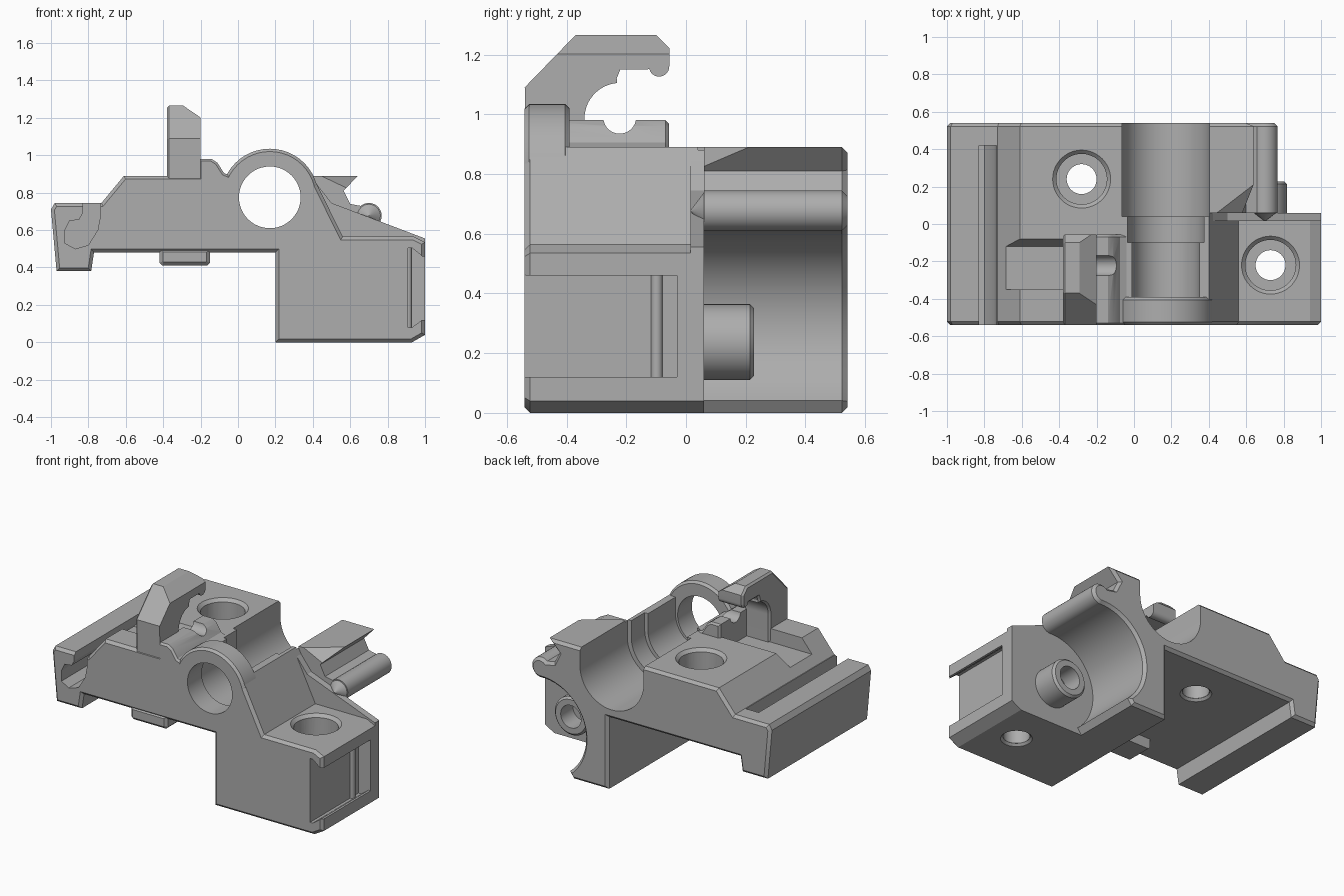
import bpy, bmesh
from math import cos, sin, radians
from mathutils import Vector

if "Cube" in bpy.data.objects:
    bpy.data.objects.remove(bpy.data.objects["Cube"], do_unlink=True)

grey = bpy.data.materials.new("plain_grey")
grey.use_nodes = True
grey.diffuse_color = (0.42, 0.42, 0.42, 1)
grey.node_tree.nodes["Principled BSDF"].inputs["Base Color"].default_value = (0.42, 0.42, 0.42, 1)


def arc(cx, cz, r, a0, a1, n=24):
    angles = [radians(a0 + (a1 - a0) * i / n) for i in range(n + 1)]
    return [(cx + r * cos(a), cz + r * sin(a)) for a in angles]


def finish(name, bm):
    bmesh.ops.recalc_face_normals(bm, faces=bm.faces[:])
    mesh = bpy.data.meshes.new(name)
    bm.to_mesh(mesh)
    bm.free()
    mesh.materials.append(grey)
    ob = bpy.data.objects.new(name, mesh)
    bpy.context.collection.objects.link(ob)
    return ob


def prism(name, pts, lo, hi, axis="y", chamfer=(), size=0.018):
    """Extrude a profile along an axis and chamfer the outline of chosen ends."""
    place = {"x": lambda p, d: (d, p[0], p[1]),
             "y": lambda p, d: (p[0], d, p[1]),
             "z": lambda p, d: (p[0], p[1], d)}[axis]
    k = "xyz".index(axis)
    bm = bmesh.new()
    face = bm.faces.new([bm.verts.new(place(p, lo)) for p in pts])
    ext = bmesh.ops.extrude_face_region(bm, geom=[face])["geom"]
    step = Vector((0, 0, 0))
    step[k] = hi - lo
    bmesh.ops.translate(bm, vec=step, verts=[v for v in ext if isinstance(v, bmesh.types.BMVert)])
    bmesh.ops.recalc_face_normals(bm, faces=bm.faces[:])
    for end in chamfer:
        edges = [e for e in bm.edges if all(abs(v.co[k] - end) < 1e-5 for v in e.verts)]
        bmesh.ops.bevel(bm, geom=edges, offset=size, segments=1, affect="EDGES", clamp_overlap=False)
    return finish(name, bm)


def rod(name, u, v, r, lo, hi, axis, chamfer=(), size=0.018):
    return prism(name, arc(u, v, r, 0, 360, 48)[:-1], lo, hi, axis, chamfer, size)


def hull(name, pts):
    bm = bmesh.new()
    for p in pts:
        bm.verts.new(p)
    bmesh.ops.convex_hull(bm, input=bm.verts[:])
    return finish(name, bm)


def cut(targets, cutters):
    for ob in targets:
        for c in cutters:
            mod = ob.modifiers.new("cut", "BOOLEAN")
            mod.operation, mod.solver, mod.object = "DIFFERENCE", "EXACT", c
        bpy.context.view_layer.update()
        graph = bpy.context.evaluated_depsgraph_get()
        mesh = bpy.data.meshes.new_from_object(ob.evaluated_get(graph))
        ob.modifiers.clear()
        ob.data = mesh
    for c in cutters:
        bpy.data.objects.remove(c, do_unlink=True)


FRONT, BACK, STEP = -0.54, 0.54, 0.06
BX, BZ = 0.17, 0.775          # bore axis

# Shared left side outline, from the lower right corner round to the top
left = [(0.2, 0), (0.2, 0.48), (-0.77, 0.48), (-0.785, 0.38), (-0.97, 0.38),
        (-1, 0.71), (-0.98, 0.745), (-0.73, 0.745), (-0.61, 0.89)]

# Front half with the stepped right block
front_body = prism("front_body", left + [(0.4, 0.89), (0.56, 0.565), (0.94, 0.565), (1, 0.535),
                   (1, 0.04), (0.93, 0)], FRONT, STEP, chamfer=[FRONT])

# Rear half with overhanging lip, rounded nose and concave side
rear_body = prism("rear_body", left + [(0.64, 0.89), (0.565, 0.81), (0.6, 0.74)]
                  + arc(0.7, 0.677, 0.068, 130, -85) + arc(0.69, 0.29, 0.32, 88, 231)
                  + [(0.46, 0)], STEP, BACK, chamfer=[BACK])

# Thin sloping rim behind the block top
block_rim = prism("block_rim", [(0.41, 0.5), (0.41, 0.86), (0.5, 0.745), (1, 0.555), (1, 0.5)],
                  0.015, STEP)
collar = rod("bore_collar", BX, BZ, 0.26, FRONT, -0.39, "y", [FRONT, -0.39], 0.015)
foot = prism("centre_foot", [(-0.42, 0.5), (-0.42, 0.425), (-0.405, 0.41), (-0.165, 0.41),
             (-0.15, 0.425), (-0.15, 0.5)], FRONT, -0.35, chamfer=[FRONT])

# Stepped open channel behind the collar
channels = [prism("channel_cutter", arc(BX, BZ, r, 180, 360) + [(BX + r, 1.2), (BX - r, 1.2)], a, b)
            for r, a, b in [(0.18, -0.39, -0.09), (0.205, -0.1, 0.05), (0.235, 0.04, 0.6)]]
bore = rod("bore_cutter", BX, BZ, 0.165, -0.7, -0.3, "y")

# Counterbored vertical screw holes
holes = []
for x, y, top, seat in [(-0.28, 0.24, 0.89, 0.66), (0.73, -0.22, 0.565, 0.33)]:
    bottom = 0.48 if x < 0 else 0
    holes += [rod("hole_cutter", x, y, 0.08, -0.1, 1.2, "z"),
              rod("counterbore_cutter", x, y, 0.135, seat, 1.2, "z"),
              rod("rim_cutter", x, y, 0.155, top - 0.02, 1.2, "z", [top - 0.02], 0.02),
              rod("underside_cutter", x, y, 0.095, bottom - 0.1, bottom + 0.015, "z",
                  [bottom + 0.015], 0.014)]

# Undercut slot in the left rail, closed at the back
slot = prism("rail_slot_cutter", [(-0.83, 0.8), (-0.83, 0.69), (-0.85, 0.655), (-0.9, 0.65),
             (-0.925, 0.6), (-0.925, 0.53), (-0.87, 0.5), (-0.8, 0.52), (-0.75, 0.6),
             (-0.735, 0.68), (-0.735, 0.8)], -0.7, 0.42)

# Recess below the hook
recess = prism("recess_cutter", [(-0.35, 0.8), (-0.35, 1), (-0.06, 1), (-0.08, 0.89), (-0.12, 0.8)],
               -0.8, -0.2, "x")

# Lipped pocket in the right side, open to the front
pocket = prism("pocket_cutter", [(0.91, 0.08), (0.93, 0.08), (0.985, 0.12), (1.1, 0.12),
               (1.1, 0.46), (0.985, 0.46), (0.93, 0.505), (0.91, 0.505)], -0.7, -0.03)

# Slanted corner of the rear lip
slant = hull("lip_cutter", [(0.41, 0.05, 0.9), (0.67, 0.25, 0.9), (0.67, 0.04, 0.77),
                            (0.41, 0.0, 0.9), (0.67, 0.0, 0.9)])
cut([front_body, rear_body, collar, block_rim],
    channels + [bore, slot, recess, pocket, slant] + holes)

# Pointed front of the nose
bm = bmesh.new()
bmesh.ops.create_cone(bm, cap_ends=True, segments=32, radius1=0.068, radius2=0.001, depth=0.05)
nose_tip = finish("nose_tip", bm)
nose_tip.location = (0.7, STEP - 0.02, 0.677)
nose_tip.rotation_euler = (radians(90), 0, 0)

# Rib on the pocket floor
rib = rod("pocket_rib", 0.91, -0.098, 0.02, 0.08, 0.505, "z")

# Hollow pin behind the block
pin = rod("rear_pin", 0.69, 0.237, 0.127, 0.03, 0.228, "y", [0.228], 0.014)
cut([pin], [rod("pin_hole_cutter", 0.69, 0.237, 0.075, 0.1, 0.4, "y")])

# Overhanging hook with a rounded throat and a bead at the tip
hook = prism("hook", [(-0.34, 0.8), (FRONT + 0.005, 0.8), (FRONT, 1.09), (-0.37, 1.265), (-0.1, 1.265),
             (-0.055, 1.22)] + arc(-0.09, 1.16, 0.034, 0, -165, 12)
             + [(-0.135, 1.15), (-0.22, 1.15), (-0.232, 1.12)] + arc(-0.22, 0.985, 0.12, 95, 180),
             -0.38, -0.2, "x", [-0.38], 0.012)
cut([hook], [prism("hook_cutter", [(-0.3, 1.27), (-0.19, 1.195), (-0.1, 1.4), (-0.3, 1.4)], -0.6, 0)])

# Saddle beside the hook, with a rounded cross notch
saddle = prism("saddle", [(-0.21, 0.8), (-0.21, 0.98), (-0.14, 0.98), (-0.11, 0.96), (-0.075, 0.905),
               (-0.04, 0.89), (-0.04, 0.8)], FRONT, -0.057, chamfer=[FRONT, -0.057], size=0.012)
cut([saddle], [rod("notch_cutter", -0.222, 0.99, 0.055, -0.4, 0.1, "x")])

# Smooth curved faces, keep edges crisp
parts = [front_body, rear_body, block_rim, collar, foot, nose_tip, rib, pin, hook, saddle]
bpy.ops.object.select_all(action="DESELECT")
for ob in parts:
    ob.select_set(True)
bpy.context.view_layer.objects.active = front_body
bpy.ops.object.shade_smooth_by_angle(angle=radians(25))
